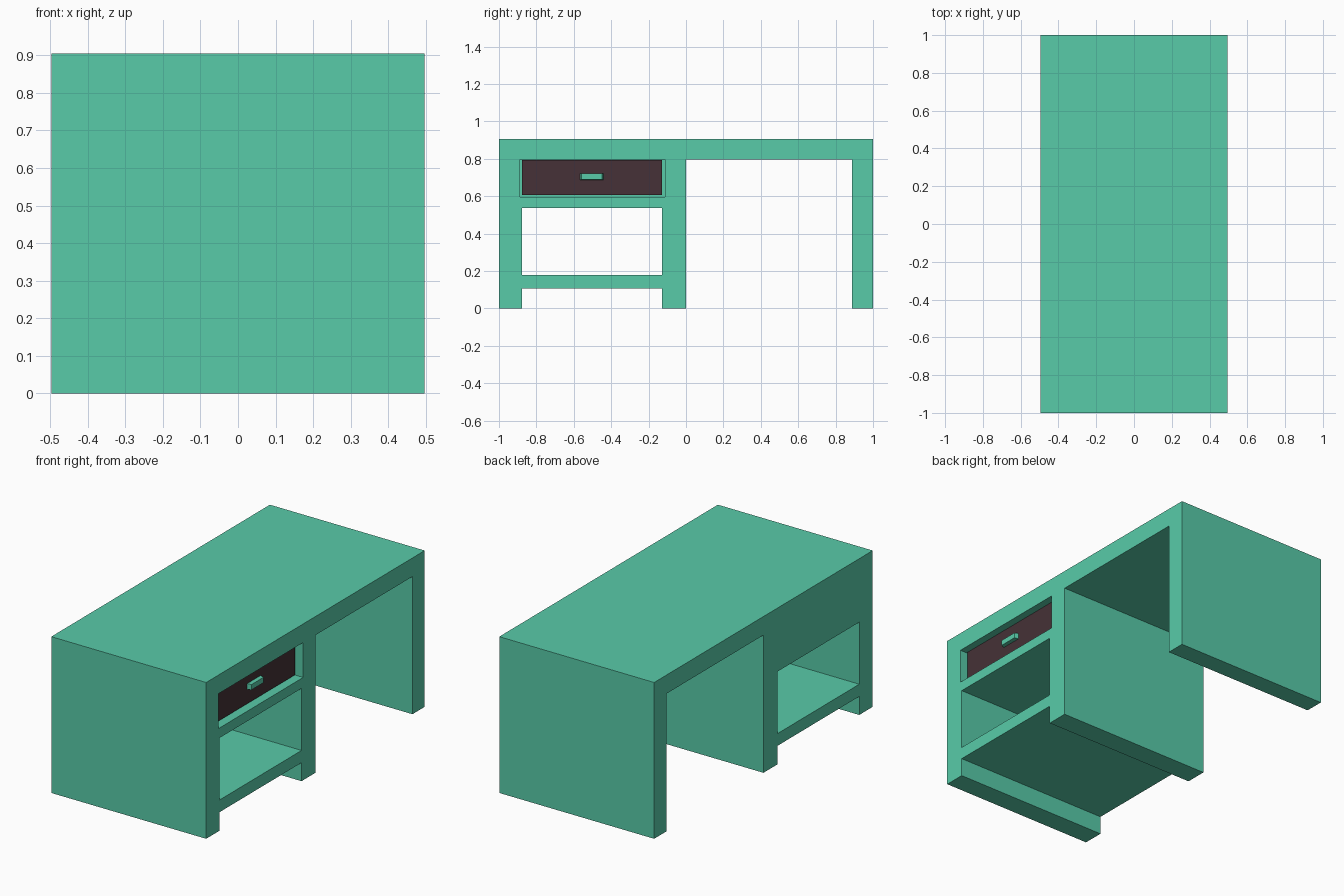
import bpy

if "Cube" in bpy.data.objects:
    bpy.data.objects.remove(bpy.data.objects["Cube"])

W = 0.496  # half depth of the desk along x


def material(name, color):
    m = bpy.data.materials.new(name)
    m.diffuse_color = color
    m.use_nodes = True
    m.node_tree.nodes["Principled BSDF"].inputs["Base Color"].default_value = m.diffuse_color
    return m


green = material("green_paint", (0.098, 0.597, 0.397, 1))
dark = material("dark_wood", (0.061, 0.031, 0.038, 1))


def box(name, x, y, z, mat=None):
    """Box from (min, max) ranges on each axis."""
    bpy.ops.mesh.primitive_cube_add(size=1)
    ob = bpy.context.object
    ob.name = name
    for v in ob.data.vertices:
        v.co = [r[0] if c < 0 else r[1] for c, r in zip(v.co, (x, y, z))]
    if mat:
        ob.data.materials.append(mat)
    return ob


# Desk body: a solid block with the openings cut out
body = box("desk_body", (-W, W), (-1, 1), (0, 0.905), green)
through = (-W - 0.1, W + 0.1)
openings = {
    "knee_space": (through, (0.0, 0.888), (-0.1, 0.797)),
    "open_shelf": (through, (-0.877, -0.127), (0.178, 0.537)),
    "floor_gap": (through, (-0.877, -0.127), (-0.1, 0.107)),
    "drawer_pocket": ((-0.40, W + 0.1), (-0.888, -0.112), (0.595, 0.797)),
}
for name, ranges in openings.items():
    cutter = box(name, *ranges, mat=green)
    cutter.hide_render = True
    mod = body.modifiers.new(name, 'BOOLEAN')
    mod.operation = 'DIFFERENCE'
    mod.solver = 'EXACT'
    mod.object = cutter
    bpy.context.view_layer.objects.active = body
    bpy.ops.object.modifier_apply(modifier=name)
    bpy.data.objects.remove(cutter)

# Drawer, set back inside its pocket
box("drawer", (-0.36, 0.455), (-0.877, -0.127), (0.605, 0.794), dark)

# Handle: small bar with a slightly narrower front face
handle = box("drawer_handle", (0.45, 0.478), (-0.567, -0.441), (0.687, 0.722), green)
for v in handle.data.vertices:
    if v.co.x > 0.46:
        v.co.y = -0.504 + (v.co.y + 0.504) * 0.88
        v.co.z = 0.7045 + (v.co.z - 0.7045) * 0.88
